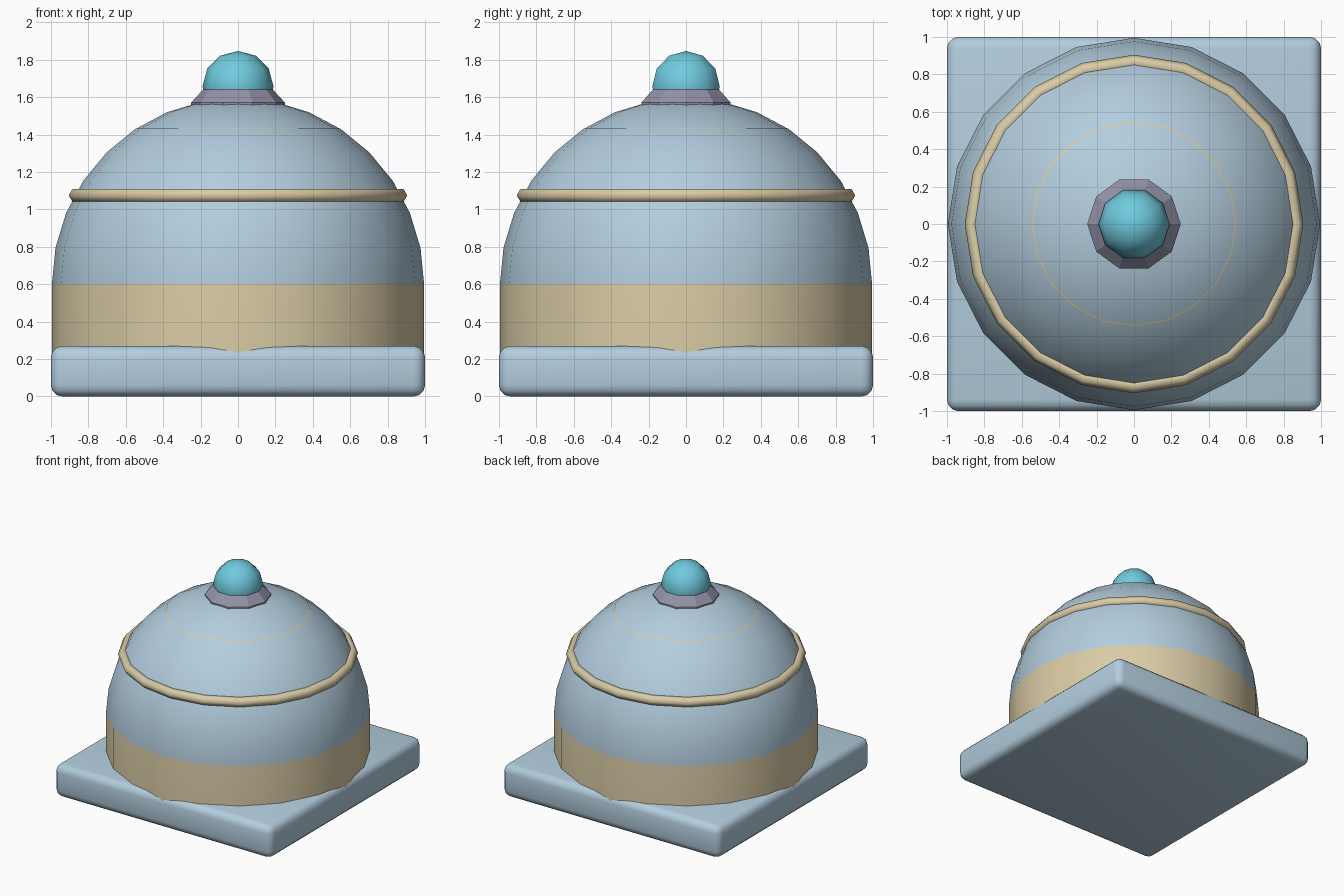
import bpy, bmesh, math

if "Cube" in bpy.data.objects:
    bpy.data.objects.remove(bpy.data.objects["Cube"])


def material(name, rgb):
    m = bpy.data.materials.new(name)
    m.diffuse_color = (*rgb, 1)
    m.use_nodes = True
    m.node_tree.nodes["Principled BSDF"].inputs["Base Color"].default_value = m.diffuse_color
    return m


blue = material("pale blue", (0.45, 0.61, 0.73))
sand = material("sand", (0.70, 0.60, 0.38))
grey = material("violet grey", (0.29, 0.29, 0.39))
teal = material("turquoise", (0.16, 0.59, 0.73))


def finish(bm, name, mats, smooth=None):
    bmesh.ops.recalc_face_normals(bm, faces=bm.faces)
    me = bpy.data.meshes.new(name)
    bm.to_mesh(me)
    bm.free()
    for m in mats:
        me.materials.append(m)
    ob = bpy.data.objects.new(name, me)
    bpy.context.collection.objects.link(ob)
    bpy.ops.object.select_all(action='DESELECT')
    ob.select_set(True)
    bpy.context.view_layer.objects.active = ob
    if smooth:
        bpy.ops.object.shade_smooth_by_angle(angle=math.radians(smooth))
    return ob


def lathe(profile, sides, closed=False):
    """Revolve (radius, z) points about z; radius 0 makes a pole."""
    bm = bmesh.new()
    rings = []
    for r, z in profile:
        if r < 1e-5:
            rings.append([bm.verts.new((0, 0, z))] * sides)
        else:
            rings.append([bm.verts.new((r * math.cos(math.tau * i / sides),
                                        r * math.sin(math.tau * i / sides), z))
                          for i in range(sides)])
    pairs = list(zip(rings, rings[1:]))
    if closed:
        pairs.append((rings[-1], rings[0]))
    for a, b in pairs:
        for i in range(sides):
            j = (i + 1) % sides
            bm.faces.new(list(dict.fromkeys((a[i], a[j], b[j], b[i]))))
    return bm


def arc(radius, z, steps, start=0):
    """Quarter-circle profile from the equator (or below it) up to the pole."""
    angles = [math.pi / 2 * k / steps for k in range(start, steps + 1)]
    return [(radius * math.cos(a), z + radius * math.sin(a)) for a in angles]


# Square plinth with rounded edges
bm = bmesh.new()
bmesh.ops.create_cube(bm, size=1)
for v in bm.verts:
    v.co = (v.co.x * 2, v.co.y * 2, (v.co.z + 0.5) * 0.27)
bmesh.ops.bevel(bm, geom=bm.edges[:], offset=0.06, segments=3,
                profile=0.5, affect='EDGES')
finish(bm, "plinth", [blue], 40)

# Domed body: straight sand band below, blue dome above
R = 0.995
bm = lathe([(0, 0.1), (R, 0.1)] + arc(R, 0.6, 8), 20)
for f in bm.faces:
    f.material_index = 1 if f.calc_center_median().z < 0.6 else 0
finish(bm, "dome", [blue, sand], 40)

# Trim rings, the upper one mostly sunk into the dome
for name, major, z in (("lower_ring", 0.865, 1.075), ("upper_ring", 0.527, 1.399)):
    section = [(major + 0.04 * math.cos(math.pi / 3 * k),
                z + 0.04 * math.sin(math.pi / 3 * k)) for k in range(6)]
    finish(lathe(section, 20, closed=True), name, [sand], 65)

# Tapered collar
finish(lathe([(0, 1.55), (0.25, 1.55), (0.25, 1.572), (0.187, 1.64), (0, 1.64)], 10),
       "collar", [grey])

# Ball finial
finish(lathe([(0, 1.57)] + arc(0.19, 1.657, 3, start=-1), 10),
       "finial", [teal], 40)
